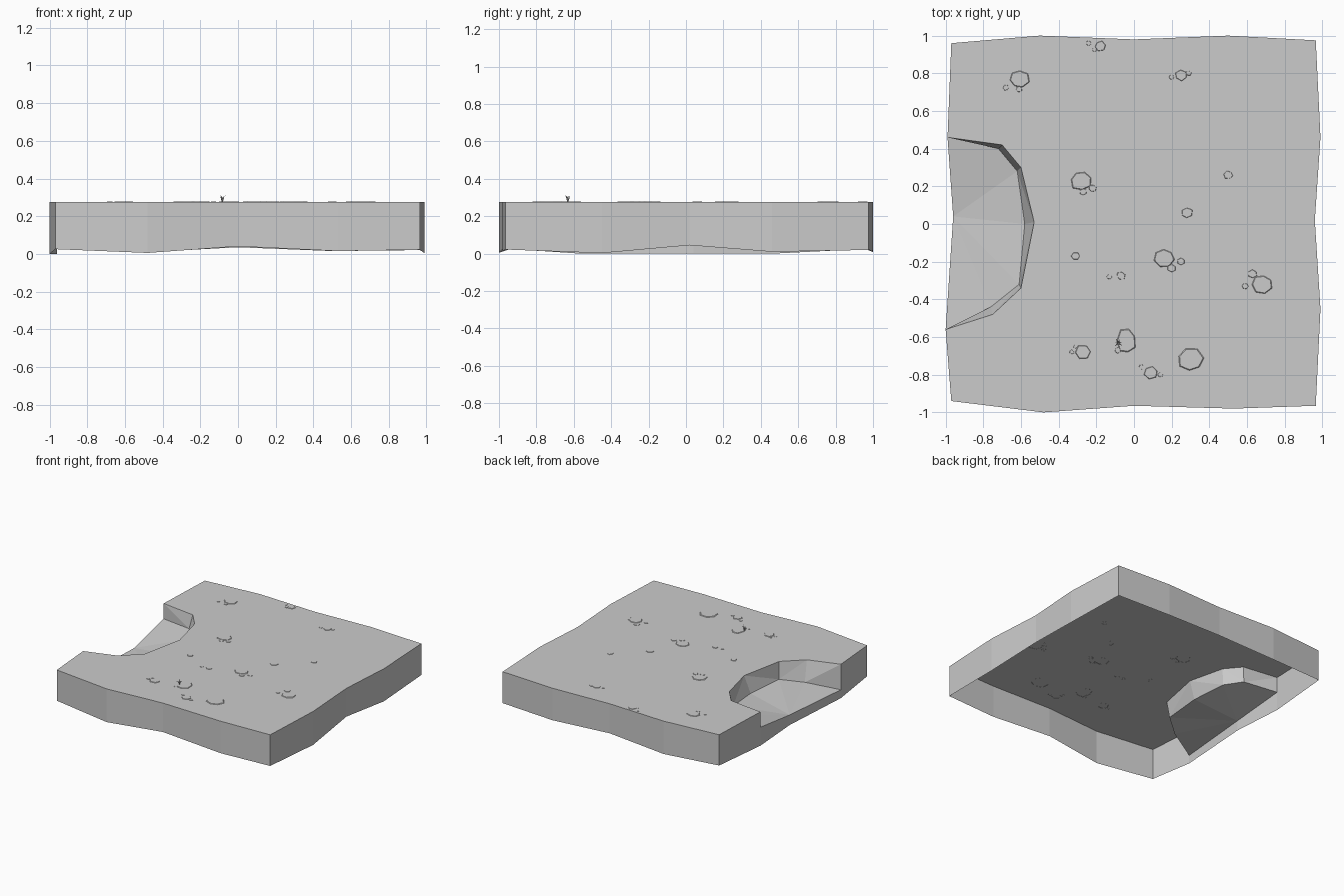
import bpy, bmesh, math, random
from mathutils import Vector

if "Cube" in bpy.data.objects:
    bpy.data.objects.remove(bpy.data.objects["Cube"])

random.seed(4)
TOP = 0.275


def make_object(name, bm):
    mesh = bpy.data.meshes.new(name)
    bm.to_mesh(mesh)
    bm.free()
    obj = bpy.data.objects.new(name, mesh)
    bpy.context.collection.objects.link(obj)
    return obj


# Wavy outer edge, counter-clockwise from one bay mouth to the other: x, y, bottom z
outline = [(-1, -.56, 0), (-.97, -.94, .025), (-.48, -1, .005), (0, -.965, .04),
           (.53, -.98, .015), (.965, -.965, .022), (.99, -.45, .003), (.96, .02, .045),
           (.99, .46, .01), (.965, .975, .02), (.5, 1, .015), (0, .98, .035),
           (-.5, 1, .008), (-.97, .96, .025), (-.99, .46, 0)]
# Bay rim on the top, and the matching edge of the sunken floor
rim = [(-.70, .42), (-.60, .30), (-.53, .01), (-.60, -.34), (-.75, -.48)]
floor_edge = [(-.99, .46, .15), (-.72, .40, .165), (-.62, .28, .155), (-.58, 0, .14),
              (-.61, -.32, .14), (-.76, -.44, .11), (-1, -.56, .068)]

# Hollow ground slab, open below
bm = bmesh.new()
top = [bm.verts.new((x, y, TOP)) for x, y, z in outline]
bottom = [bm.verts.new(p) for p in outline]
rim_v = [bm.verts.new((x, y, TOP)) for x, y in rim]
floor_v = [bm.verts.new(p) for p in floor_edge]
mouth = bm.verts.new((-.96, .04, .082))
mouth_low = bm.verts.new((-.96, .04, 0.0))
cap = bm.faces.new(top + rim_v)

# Outer walls, splitting the end walls where they meet the bay floor
last = len(outline) - 2
for i in range(last + 1):
    loop = [top[i], bottom[i], bottom[i + 1], top[i + 1]]
    if i == 0:
        loop.insert(1, floor_v[-1])
    if i == last:
        loop.insert(3, floor_v[0])
    bm.faces.new(loop)

# Bay walls and fan-shaped floor
upper = [top[-1]] + rim_v + [top[0]]
for i in range(len(upper) - 1):
    loop = [upper[i], upper[i + 1], floor_v[i + 1], floor_v[i]]
    bm.faces.new(loop)
    bm.faces.new((mouth, floor_v[i], floor_v[i + 1]))
# Low wall across the bay mouth
bm.faces.new((floor_v[0], mouth, mouth_low, bottom[-1]))
bm.faces.new((mouth, floor_v[-1], bottom[0], mouth_low))
bmesh.ops.recalc_face_normals(bm, faces=bm.faces[:])
cap.normal_update()
if cap.normal.z < 0:
    bmesh.ops.reverse_faces(bm, faces=bm.faces[:])
bmesh.ops.triangulate(bm, faces=bm.faces[:])
make_object("ground_slab", bm)


# Flat angular pebbles barely proud of the ground
def pebble(bm, x, y, r, stretch=1.0):
    n = 7 if r > .05 else 6
    turn = random.uniform(0, math.tau)
    ring = []
    for i in range(n):
        a = turn + math.tau * i / n
        k = r * random.uniform(.88, 1.1)
        ring.append((x + k * math.cos(a), y + k * stretch * math.sin(a)))
    h = .002 + .03 * r
    low = [bm.verts.new((px, py, TOP - .001)) for px, py in ring]
    high = [bm.verts.new((x + (px - x) * .9, y + (py - y) * .9, TOP + h)) for px, py in ring]
    bm.faces.new(high)
    for i in range(n):
        j = (i + 1) % n
        bm.faces.new((low[i], low[j], high[j], high[i]))


large = [(-.61, .77, .055), (-.28, .23, .06), (.16, -.18, .055), (.30, -.72, .073),
         (.68, -.32, .055), (-.27, -.68, .045), (.09, -.79, .04), (-.31, -.17, .025),
         (.28, .06, .033), (.25, .79, .035), (-.18, .945, .03), (.5, .26, .025)]
small = [(-.68, .725, .018), (-.61, .715, .018), (-.27, .17, .022), (-.22, .19, .022),
         (.2, -.235, .025), (.25, -.2, .022), (-.07, -.275, .025), (-.13, -.28, .015),
         (.63, -.265, .025), (.59, -.33, .018), (-.33, -.68, .013), (-.31, -.65, .013),
         (-.085, -.67, .018), (.04, -.76, .015), (.14, -.8, .015), (.2, .78, .015),
         (.29, .8, .015), (-.24, .96, .015), (-.21, .925, .012)]
bm = bmesh.new()
for x, y, r in large + small:
    pebble(bm, x, y, r, .9)
pebble(bm, -.04, -.62, .052, 1.35)
make_object("pebbles", bm)

# Tiny tuft of grass with bent, pointed blades
bm = bmesh.new()
root = Vector((-.083, -.632, TOP - .003))
for i in range(7):
    a = math.tau * i / 7 + .3
    out = Vector((math.cos(a), math.sin(a), 0))
    side = Vector((-out.y, out.x, 0)) * .003
    reach = random.uniform(.018, .04)
    height = random.uniform(.025, .045)
    mid = root + out * reach * .4 + Vector((0, 0, height * .8))
    tip = root + out * reach + Vector((0, 0, height * random.uniform(.7, 1.0)))
    v = [bm.verts.new(p) for p in (root - side, root + side, mid + side, mid - side, tip)]
    bm.faces.new(v[:4])
    bm.faces.new((v[3], v[2], v[4]))
make_object("grass_tuft", bm)
